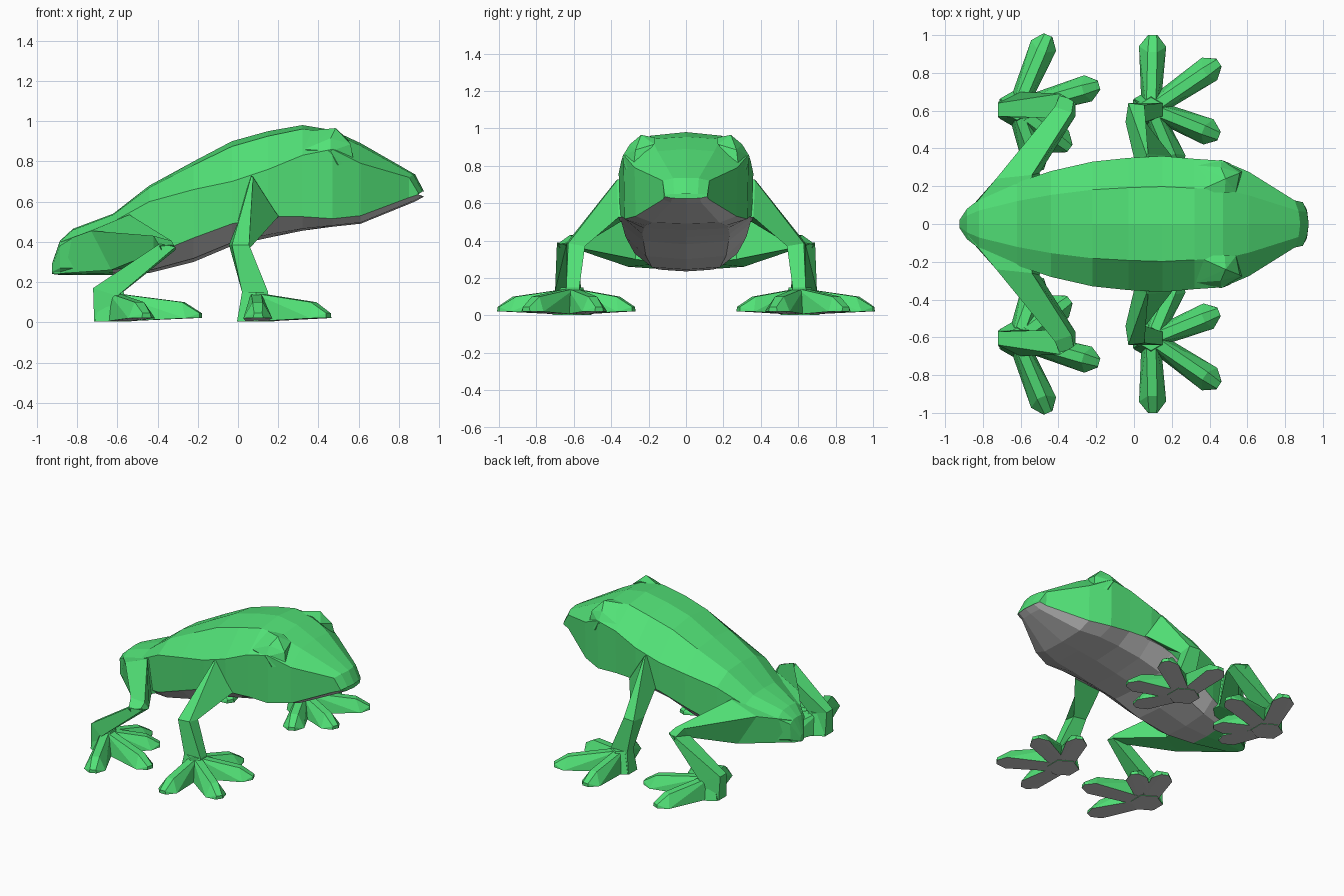
import bpy, bmesh, math
from mathutils import Vector

if "Cube" in bpy.data.objects:
    bpy.data.objects.remove(bpy.data.objects["Cube"])


def material(name, color):
    m = bpy.data.materials.new(name)
    m.diffuse_color = color
    m.use_nodes = True
    m.node_tree.nodes["Principled BSDF"].inputs["Base Color"].default_value = m.diffuse_color
    return m


GREEN = material("green_skin", (0.084, 0.76, 0.185, 1))
GREY = material("grey_underside", (0.6, 0.6, 0.6, 1))


def finish(bm, name, is_grey=None):
    """Turn a bmesh into a flat shaded, two-tone object."""
    bmesh.ops.recalc_face_normals(bm, faces=bm.faces)
    if is_grey:
        for f in bm.faces:
            if is_grey(f):
                f.material_index = 1
    me = bpy.data.meshes.new(name)
    bm.to_mesh(me)
    bm.free()
    me.materials.append(GREEN)
    me.materials.append(GREY)
    ob = bpy.data.objects.new(name, me)
    bpy.context.collection.objects.link(ob)
    return ob


def loft(bm, rings):
    """Skin closed rings of equal length and cap the ends."""
    rows = [[bm.verts.new(p) for p in r] for r in rings]
    n = len(rows[0])
    for a, b in zip(rows, rows[1:]):
        for i in range(n):
            j = (i + 1) % n
            bm.faces.new((a[i], a[j], b[j], b[i]))
    bm.faces.new(rows[0])
    bm.faces.new(rows[-1])


def hull(bm, points):
    """Add the convex hull of some points as its own shell."""
    vs = [bm.verts.new(p) for p in points]
    res = bmesh.ops.convex_hull(bm, input=vs, use_existing_faces=False)
    spare = {v for v in res["geom_interior"] + res["geom_unused"]
             if isinstance(v, bmesh.types.BMVert)}
    bmesh.ops.delete(bm, geom=list(spare), context='VERTS')


def flip(points, s):
    return [(x, y * s, z) for x, y, z in points]


# Body: x, top z, half width, ridge z, seam z, bottom z
stations = [
    (-0.925, .29, .02, .27, .25, .24),
    (-0.885, .405, .08, .38, .27, .235),
    (-0.82, .465, .13, .42, .27, .235),
    (-0.62, .54, .22, .50, .30, .235),
    (-0.44, .68, .28, .60, .33, .245),
    (-0.22, .80, .33, .66, .42, .30),
    (-0.03, .90, .35, .70, .49, .38),
    (0.15, .95, .36, .76, .525, .42),
    (0.32, .98, .345, .83, .525, .455),
    (0.47, .955, .335, .86, .515, .475),
    (0.61, .89, .275, .79, .53, .49),
    (0.88, .735, .125, .72, .62, .60),
    (0.925, .65, .115, .645, .635, .625),
]
rings = []
for x, zt, w, zr, zs, zb in stations:
    bow = .03 if x > .8 else 0  # the snout is rounded in plan
    half = [(x - bow * .3, .55 * w, zt - .13 * (zt - zr)), (x - bow, w, zr),
            (x - bow, .98 * w, zs), (x - bow * .3, .65 * w, zb + .15 * (zs - zb))]
    rings.append([(x, 0, zt)] + half + [(x, 0, zb)] + flip(half[::-1], -1))
bm = bmesh.new()
loft(bm, rings)


def on_belly(f):
    # the underside faces sit below the side seam
    return f.normal.z < -0.3 and f.calc_center_median().x > -0.65


finish(bm, "body", on_belly)


# Feet: four pointed toes around a small palm
def foot(name, cx, cy, tips, s):
    bm = bmesh.new()
    c = Vector((cx, cy, 0))
    palm = []
    for r, z in ((.105, .003), (.06, .15)):
        for k in range(6):
            a = math.radians(60 * k + 30)
            palm.append((cx + r * math.cos(a), cy + r * math.sin(a), z))
    hull(bm, flip(palm, s))
    for tx, ty in tips:
        tip = Vector((tx, ty, 0))
        d = (tip - c).normalized()
        n = Vector((-d.y, d.x, 0))
        # base, knuckle and tip of the toe: bottom edge, then narrow top
        pts = []
        for p, w, z in ((c, .05, .003), (c, .025, .145),
                        (tip - d * .06, .072, .02), (tip - d * .09, .025, .10),
                        (tip, .025, .022), (tip, .02, .045)):
            for side in (-1, 1):
                q = p + n * w * side
                pts.append((q.x, q.y, z))
        hull(bm, flip(pts, s))
    finish(bm, name, lambda f: f.normal.z < -0.85)


front_tips = [(.10, 1.0), (.45, .855), (.45, .465), (.23, .28)]
hind_tips = [(-.455, 1.0), (-.185, .735), (-.34, .40), (-.50, .28)]

for s, side in ((1, "left"), (-1, "right")):
    # Eye bump, flush with the back and steep in front
    bm = bmesh.new()
    hull(bm, flip([(.33, .17, .95), (.48, .165, .95), (.485, .24, .965),
                   (.46, .30, .915), (.54, .17, .915), (.56, .27, .885),
                   (.575, .28, .80), (.50, .325, .78), (.46, .34, .85),
                   (.33, .31, .86)], s))
    finish(bm, side + "_eye")

    # Front leg: triangular shoulder narrowing to the elbow, then the wrist
    bm = bmesh.new()
    loft(bm, [flip(r, s) for r in (
        [(.07, .30, .74), (.075, .30, .73), (.22, .30, .52), (-.01, .30, .50)],
        [(.065, .37, .725), (.075, .37, .72), (.20, .36, .525), (.0, .35, .50)],
        [(-.03, .64, .385), (.055, .63, .385), (.06, .54, .37), (-.045, .54, .385)],
        [(.02, .64, .15), (.15, .64, .15), (.15, .57, .15), (.02, .57, .15)],
        [(-.005, .66, .003), (.13, .66, .003), (.13, .56, .003), (-.005, .56, .003)])])
    finish(bm, side + "_front_leg", lambda f: f.normal.z < -0.85)
    foot(side + "_front_foot", .09, .61, front_tips, s)

    # Thigh from the rump out to the knee
    bm = bmesh.new()
    loft(bm, [flip(r, s) for r in (
        [(-.88, .06, .40), (-.52, .08, .54), (-.45, .10, .28), (-.915, .03, .24)],
        [(-.73, .24, .455), (-.54, .26, .535), (-.50, .27, .30), (-.63, .31, .26)],
        [(-.42, .62, .43), (-.33, .59, .405), (-.31, .57, .36), (-.42, .56, .345)],
        [(-.39, .69, .38), (-.32, .65, .385), (-.31, .60, .365), (-.38, .67, .355)])])
    finish(bm, side + "_thigh")

    # Shin from the knee back to the heel
    bm = bmesh.new()
    loft(bm, [flip(r, s) for r in (
        [(-.39, .69, .39), (-.31, .64, .375), (-.31, .58, .36), (-.41, .56, .37)],
        [(-.72, .64, .17), (-.60, .70, .13), (-.59, .56, .135), (-.72, .57, .17)],
        [(-.715, .65, .003), (-.60, .70, .003), (-.59, .55, .003), (-.715, .56, .003)])])
    finish(bm, side + "_shin", lambda f: f.normal.z < -0.85)
    foot(side + "_hind_foot", -.62, .61, hind_tips, s)
